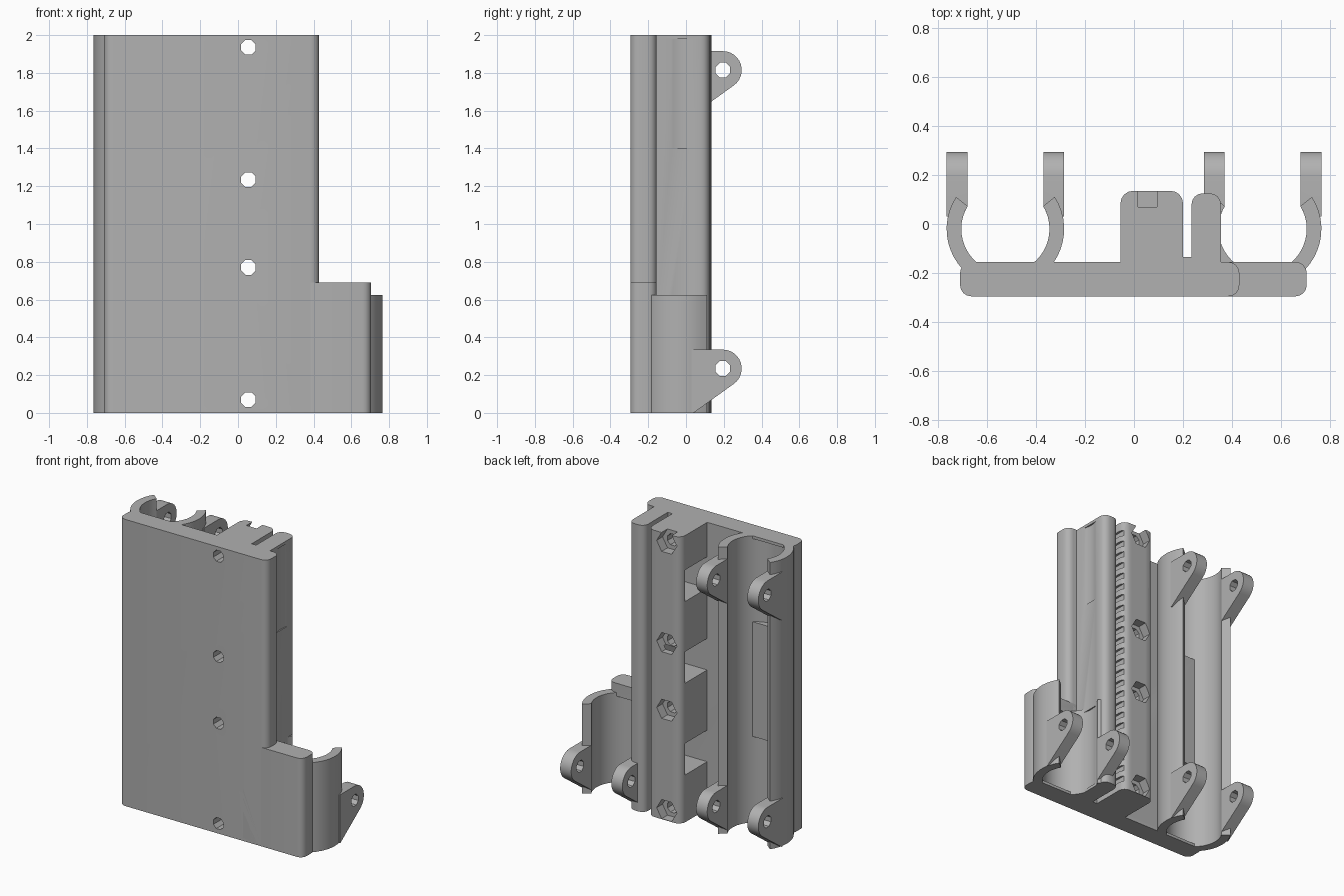
import bpy, bmesh, math

if "Cube" in bpy.data.objects:
    bpy.data.objects.remove(bpy.data.objects["Cube"])

grey = bpy.data.materials.new("plain_grey")
grey.diffuse_color = (0.44, 0.44, 0.44, 1)
grey.use_nodes = True
grey.node_tree.nodes["Principled BSDF"].inputs["Base Color"].default_value = grey.diffuse_color

CX, CY, R_IN, R_OUT = 0.525, -0.02, 0.18, 0.24   # tube channels
SCREWS = (0.07, 0.77, 1.235, 1.935)


def prism(name, pts, axis, a, b):
    """Extrude a 2D outline along one axis from a to b."""
    place = {"x": lambda p, t: (t, p[0], p[1]),
             "y": lambda p, t: (p[0], t, p[1]),
             "z": lambda p, t: (p[0], p[1], t)}[axis]
    bm = bmesh.new()
    lo = [bm.verts.new(place(p, a)) for p in pts]
    hi = [bm.verts.new(place(p, b)) for p in pts]
    bm.faces.new(lo)
    bm.faces.new(hi[::-1])
    n = len(pts)
    for i in range(n):
        j = (i + 1) % n
        bm.faces.new((lo[i], hi[i], hi[j], lo[j]))
    bmesh.ops.recalc_face_normals(bm, faces=bm.faces)
    me = bpy.data.meshes.new(name)
    bm.to_mesh(me)
    bm.free()
    me.materials.append(grey)
    ob = bpy.data.objects.new(name, me)
    bpy.context.collection.objects.link(ob)
    return ob


def arc(cx, cy, r, a0, a1, n):
    return [(cx + r * math.cos(math.radians(a0 + (a1 - a0) * i / n)),
             cy + r * math.sin(math.radians(a0 + (a1 - a0) * i / n)))
            for i in range(n + 1)]


def circle(cx, cy, r, n, start=0):
    return arc(cx, cy, r, start, start + 360, n)[:-1]


def rect(x0, y0, x1, y1):
    return [(x0, y0), (x1, y0), (x1, y1), (x0, y1)]


def rounded(x0, y0, x1, y1, r, bottom=True):
    """Rectangle with rounded corners, or only the upper two."""
    low = (arc(x0 + r, y0 + r, r, 180, 270, 4) + arc(x1 - r, y0 + r, r, 270, 360, 4)
           if bottom else [(x0, y0), (x1, y0)])
    return low + arc(x1 - r, y1 - r, r, 0, 90, 4) + arc(x0 + r, y1 - r, r, 90, 180, 4)


def cut(ob, cutters):
    for c in cutters:
        m = ob.modifiers.new("cut", "BOOLEAN")
        m.operation, m.solver, m.object = "DIFFERENCE", "EXACT", c
    bpy.context.view_layer.update()
    ev = ob.evaluated_get(bpy.context.evaluated_depsgraph_get())
    me = bpy.data.meshes.new_from_object(ev)
    ob.modifiers.clear()
    ob.data = me
    for c in cutters:
        bpy.data.objects.remove(c)


def bores(x, spans):
    return [prism("bore", circle(x, CY, R_IN, 48), "z", a, b) for a, b in spans]


def screw_holes():
    return [prism("hole", circle(0.055, z, 0.042, 8, 22.5), "y", -0.4, 0.3) for z in SCREWS]


# Base plate, with the wide foot at lower right
LEFT_GROOVES = ((0.02, 0.6), (1.4, 1.98))
plate = prism("back_plate", rounded(-0.71, -0.295, 0.43, -0.155, 0.045), "z", 0, 2)
cut(plate, bores(-CX, LEFT_GROOVES) + screw_holes())
foot = prism("plate_foot", rounded(0.2, -0.295, 0.705, -0.155, 0.045), "z", 0, 0.69)
cut(foot, bores(CX, ((0.02, 0.6),)))

# Central rail with screw holes, nut pockets, side windows and ratchet slots
rail = prism("centre_rail", rounded(-0.055, -0.2, 0.2, 0.135, 0.05, False), "z", 0, 2)
cutters = screw_holes()
cutters += [prism("nut", circle(0.055, z, 0.077, 6), "y", 0.07, 0.3) for z in SCREWS]
cutters += [prism("window", rect(-0.1, z, 0.12, z + 0.22), "y", -0.155, 0.09)
            for z in (0.33, 0.97, 1.54)]
cutters += [prism("slot", rect(0.185, 0.06 + 0.08 * i, 0.22, 0.1 + 0.08 * i), "y", -0.13, 0.2)
            for i in range(24)]
cut(rail, cutters)

# Side rail and the floor of the gap between both rails
side = prism("side_rail", rounded(0.235, -0.2, 0.355, 0.125, 0.045, False), "z", 0, 2)
cut(side, bores(CX, LEFT_GROOVES))
prism("gap_floor", rect(0.19, -0.2, 0.245, -0.135), "z", 0, 2)

# Open tube channels with pairs of hinge ears
for label, x, top, ears in (("left", -CX, 2, (0.235, 1.815)),
                            ("right", CX, 0.625, (0.235,))):
    ring = arc(x, CY, R_OUT, 147, 393, 32) + arc(x, CY, R_IN, 391, 149, 32)
    prism(label + "_channel", ring, "z", 0, top)
    for z in ears:
        outline = ([(0.03, z - 0.235), (0.04, z - 0.235)]
                   + arc(0.195, z, 0.1, -55, 90, 12) + [(0.03, z + 0.1)])
        for x0, x1 in ((x - 0.24, x - 0.155), (x + 0.155, x + 0.24)):
            ear = prism(label + "_ear", outline, "x", x0, x1)
            pin = prism("pin", circle(0.195, z, 0.042, 8, 22.5), "x", x0 - 0.1, x1 + 0.1)
            cut(ear, bores(x, ((-0.1, 2.1),)) + [pin])

# Smooth the curved walls, keep edges sharp
bpy.ops.object.select_all(action="SELECT")
bpy.context.view_layer.objects.active = plate
bpy.ops.object.shade_smooth_by_angle(angle=math.radians(30))
